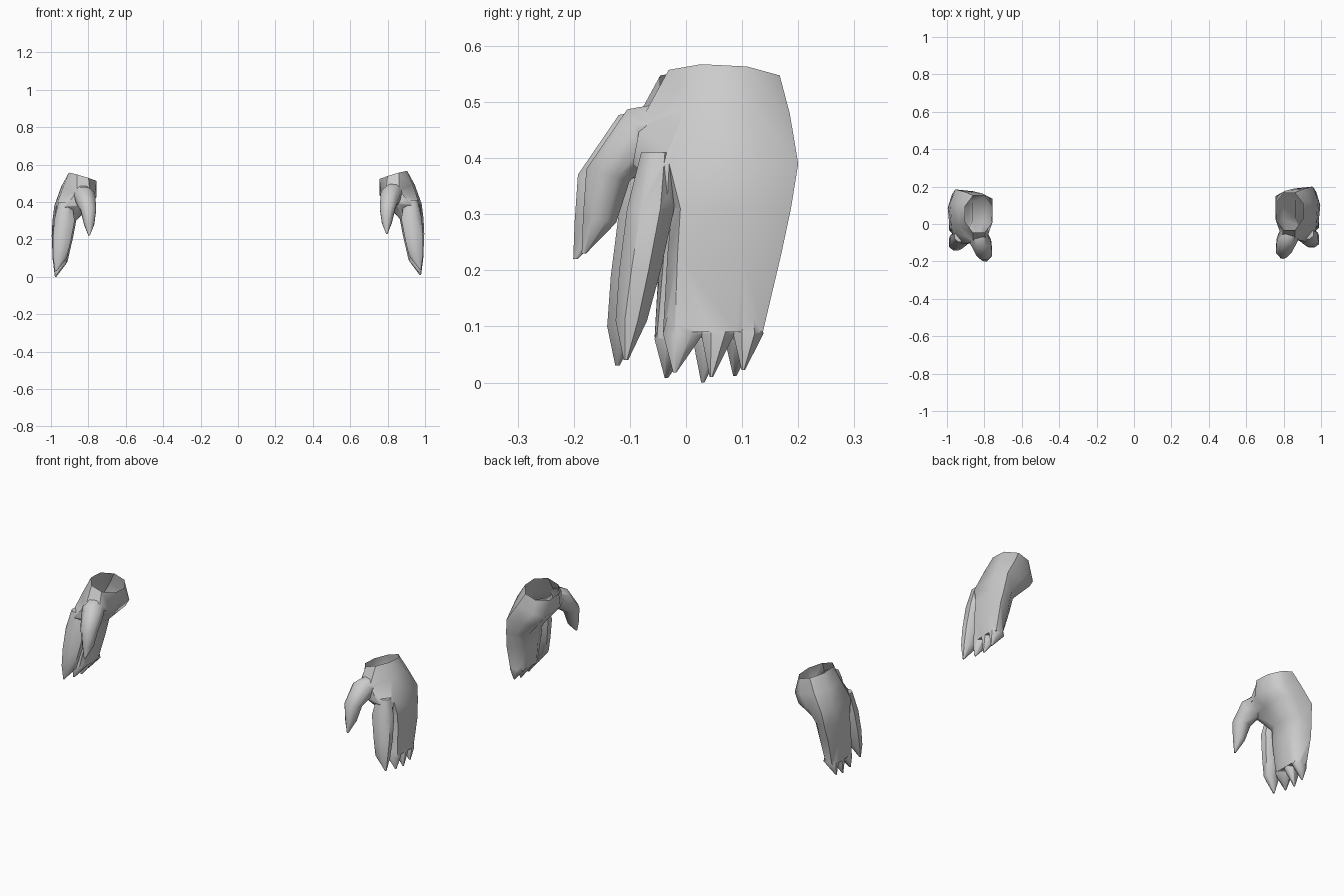
import bpy, bmesh
from math import sin, cos, pi, radians
from mathutils import Matrix

if "Cube" in bpy.data.objects:
    bpy.data.objects.remove(bpy.data.objects["Cube"])


def oval(cx, cy, cz, rx, ry, tilt=0):
    """Eight-sided ring, optionally tilted about the x axis."""
    k, t = 1 / cos(pi / 8), radians(tilt)
    pts = []
    for i in range(8):
        a = pi / 8 + i * pi / 4
        c, s = k * rx * cos(a), k * ry * sin(a)
        pts.append((cx + c, cy + s * cos(t), cz + s * sin(t)))
    return pts


def level(z, slope, *xy):
    """Free cross-section at height z, sloping along x."""
    return [(x, y, z + slope * (x - 0.87)) for x, y in xy]


def loft(name, rings):
    bm = bmesh.new()
    rows = [[bm.verts.new(p) for p in r] for r in rings]
    for a, b in zip(rows, rows[1:]):
        for i in range(8):
            j = (i + 1) % 8
            bm.faces.new((a[i], a[j], b[j], b[i]))
    bm.faces.new(rows[0])
    bm.faces.new(rows[-1])
    bmesh.ops.recalc_face_normals(bm, faces=bm.faces)
    me = bpy.data.meshes.new(name)
    bm.to_mesh(me)
    bm.free()
    ob = bpy.data.objects.new(name, me)
    bpy.context.collection.objects.link(ob)
    return ob


def wrist_z(x, y):
    return 0.543 + 0.3 * (x - 0.83) - 0.05 * (y - 0.068)


# palm running down into the three joined fingers
wrist = [(x, y, wrist_z(x, y)) for x, y, z in oval(0.83, 0.068, 0, 0.074, 0.099)]
hand = loft("right_hand", [
    wrist,
    level(0.47, 0.3, (.945, .12), (.90, .185), (.81, .178), (.757, .15),
          (.765, 0), (.79, -.07), (.86, -.08), (.935, 0)),
    level(0.39, 0, (.982, .13), (.955, .2), (.86, .19), (.79, .165),
          (.80, .03), (.85, -.085), (.92, -.095), (.972, -.03)),
    level(0.31, 0, (.992, .11), (.965, .187), (.915, .18), (.865, .13),
          (.865, .03), (.885, -.015), (.93, -.025), (.98, -.01)),
    level(0.23, 0, (.996, .10), (.975, .17), (.92, .165), (.88, .12),
          (.88, .03), (.90, -.025), (.94, -.033), (.985, -.015)),
    level(0.09, 0, (.99, .09), (.975, .137), (.935, .135), (.912, .1),
          (.912, 0), (.93, -.037), (.955, -.041), (.985, -.02)),
])

# thumb and index finger
parts = [
    loft("thumb", [oval(.84, 0, .46, .04, .045, -75),
                   oval(.82, -.08, .44, .056, .053, -62),
                   oval(.80, -.139, .37, .042, .04, -15),
                   oval(.796, -.154, .29, .027, .03, -10),
                   oval(.796, -.182, .23, .004, .004)]),
    loft("index_finger", [oval(.925, -.05, .41, .035, .03),
                          oval(.928, -.063, .31, .055, .042),
                          oval(.942, -.082, .20, .048, .037),
                          oval(.951, -.0975, .11, .037, .028),
                          oval(.975, -.107, .04, .004, .004)]),
]

# pointed tips of the three joined fingers: start, end, point
for a, b, tip, z in ((-.041, .031, -.02, .018), (.027, .087, .045, .01), (.084, .138, .102, .022)):
    m, r = (a + b) / 2, (b - a) / 2
    parts.append(loft("finger_tip", [oval(.95, m, .13, .028, r * .7),
                                     oval(.951, m, .087, .038, r),
                                     oval(.975, tip, z, .004, .003)]))

# weld everything into one skin
for p in parts:
    mod = hand.modifiers.new("join", "BOOLEAN")
    mod.operation, mod.solver, mod.object = "UNION", "EXACT", p
dg = bpy.context.evaluated_depsgraph_get()
skin = bpy.data.meshes.new_from_object(hand.evaluated_get(dg))
hand.modifiers.clear()
hand.data = skin
for p in parts:
    bpy.data.objects.remove(p)

# open the wrist
bm = bmesh.new()
bm.from_mesh(skin)
cap = [f for f in bm.faces if all(abs(v.co.z - wrist_z(v.co.x, v.co.y)) < 1e-4 for v in f.verts)]
bmesh.ops.delete(bm, geom=cap, context="FACES")
bm.to_mesh(skin)
bm.free()

bpy.ops.object.select_all(action="DESELECT")
hand.select_set(True)
bpy.context.view_layer.objects.active = hand
bpy.ops.object.shade_smooth_by_angle(angle=radians(50))

# mirrored left hand, set slightly forward and lower
left = hand.copy()
left.name = "left_hand"
left.data = hand.data.copy()
left.data.transform(Matrix.Translation((0, -.015, -.01)) @ Matrix.Diagonal((-1, 1, 1, 1)))
left.data.flip_normals()
bpy.context.collection.objects.link(left)
